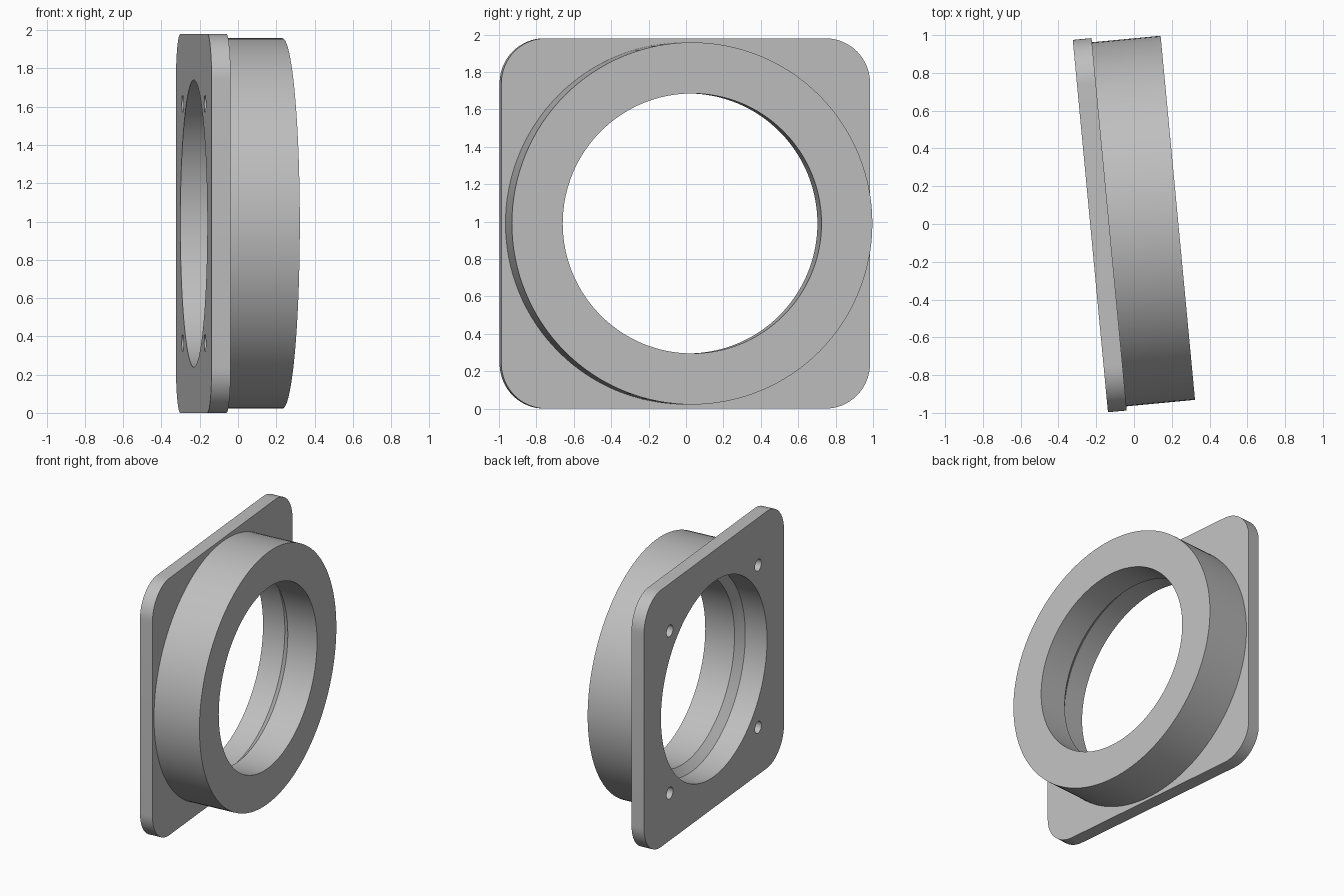
import bpy, bmesh, math
from mathutils import Matrix

if "Cube" in bpy.data.objects:
    bpy.data.objects.remove(bpy.data.objects["Cube"])

HALF, CORNER, PLATE_T = 0.99, 0.24, 0.10
RING_R, DEPTH = 0.968, 0.465
BORE_BACK, BORE_FRONT = 0.75, 0.695
HOLE_POS, HOLE_R, HOLE_DEPTH = 0.625, 0.045, 0.25

grey = bpy.data.materials.new("light_grey")
grey.use_nodes = True
colour = (0.52, 0.52, 0.52, 1)
grey.diffuse_color = colour
grey.node_tree.nodes["Principled BSDF"].inputs["Base Color"].default_value = colour


def circle(r, n=128):
    return [(r * math.cos(2 * math.pi * i / n), r * math.sin(2 * math.pi * i / n)) for i in range(n)]


def rounded_square(half, r, steps=16):
    pts = []
    for q, (sx, sy) in enumerate([(1, 1), (-1, 1), (-1, -1), (1, -1)]):
        for i in range(steps + 1):
            a = (q + i / steps) * math.pi / 2
            pts.append((sx * (half - r) + r * math.cos(a), sy * (half - r) + r * math.sin(a)))
    return pts


def loft(name, sections, offset=(0, 0)):
    """Closed solid through (depth, outline) sections; depth runs along local x."""
    bm = bmesh.new()
    loops = [[bm.verts.new((d, y + offset[0], z + offset[1])) for y, z in pts] for d, pts in sections]
    for a, b in zip(loops, loops[1:]):
        for i in range(len(a)):
            j = (i + 1) % len(a)
            bm.faces.new((a[i], a[j], b[j], b[i]))
    bm.faces.new(loops[0])
    bm.faces.new(loops[-1])
    bmesh.ops.recalc_face_normals(bm, faces=bm.faces)
    mesh = bpy.data.meshes.new(name)
    bm.to_mesh(mesh)
    bm.free()
    mesh.materials.append(grey)
    obj = bpy.data.objects.new(name, mesh)
    bpy.context.collection.objects.link(obj)
    return obj


def combine(target, other, operation):
    mod = target.modifiers.new(operation, "BOOLEAN")
    mod.operation, mod.object, mod.solver = operation, other, "EXACT"
    bpy.context.view_layer.objects.active = target
    bpy.ops.object.modifier_apply(modifier=mod.name)
    bpy.data.objects.remove(other)


# Square mounting plate joined to the round collar
flange = loft("flange", [(0, rounded_square(HALF, CORNER)), (PLATE_T, rounded_square(HALF, CORNER))])
collar = loft("collar", [(PLATE_T / 2, circle(RING_R)), (DEPTH, circle(RING_R))])
combine(flange, collar, "UNION")

# Stepped bore with a chamfer between its two diameters
bore = loft("bore_cutter", [(-0.1, circle(BORE_BACK)), (0.175, circle(BORE_BACK)),
                            (0.23, circle(BORE_FRONT)), (0.6, circle(BORE_FRONT))])
combine(flange, bore, "DIFFERENCE")

# Four blind screw holes in the back of the plate
for sy in (-1, 1):
    for sz in (-1, 1):
        hole = loft("hole_cutter", [(-0.1, circle(HOLE_R, 32)), (HOLE_DEPTH, circle(HOLE_R, 32))],
                    (sy * HOLE_POS, sz * HOLE_POS))
        combine(flange, hole, "DIFFERENCE")

# Turn slightly about the vertical and stand on the ground
flange.data.transform(Matrix.Translation((-0.231, -0.011, HALF)) @ Matrix.Rotation(math.radians(5.4), 4, "Z"))
bpy.ops.object.select_all(action="DESELECT")
flange.select_set(True)
bpy.context.view_layer.objects.active = flange
bpy.ops.object.shade_smooth_by_angle(angle=math.radians(30))
